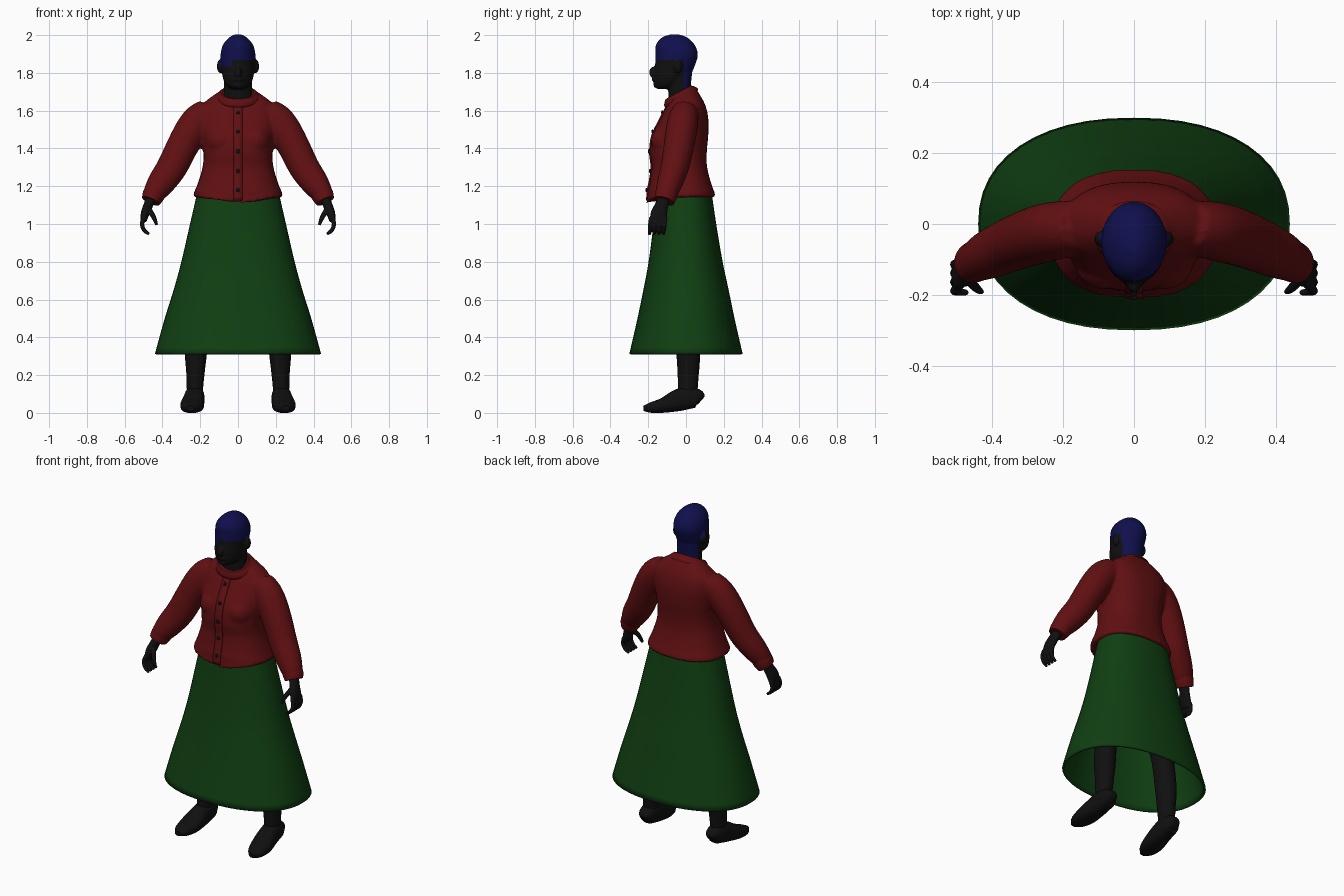
import bpy, bmesh, math
from mathutils import Vector, Matrix
from mathutils.bvhtree import BVHTree

if "Cube" in bpy.data.objects:
    bpy.data.objects.remove(bpy.data.objects["Cube"])


def material(name, rgb):
    m = bpy.data.materials.new(name)
    m.use_nodes = True
    m.diffuse_color = (*rgb, 1)
    bsdf = next(n for n in m.node_tree.nodes if n.type == "BSDF_PRINCIPLED")
    bsdf.inputs["Base Color"].default_value = (*rgb, 1)
    return m


RED = material("dark red wool", (0.12, 0.005, 0.006))
GREEN = material("dark green cloth", (0.005, 0.05, 0.006))
BLUE = material("navy hair", (0.005, 0.005, 0.075))
BLACK = material("black", (0.005, 0.005, 0.005))


def spline(stations, steps=4):
    """Catmull-Rom through tuples (x, y, z, half width, half depth)."""
    p = [Vector(s) for s in stations]
    p = [p[0]] + p + [p[-1]]
    out = []
    for a, b, c, d in zip(p, p[1:], p[2:], p[3:]):
        for i in range(steps):
            t = i / steps
            out.append(0.5 * (2 * b + (c - a) * t + (2 * a - 5 * b + 4 * c - d) * t * t
                              + (3 * b - a - 3 * c + d) * t ** 3))
    return out + [p[-1]]


def loft(bm, stations, n=32, power=2, flat=False, cap=True, side=1):
    """Skin rounded rings along a path; flat keeps every ring level."""
    st = spline(stations)
    mid = [Vector((s[0] * side, s[1], s[2])) for s in st]
    rings = []
    for i, s in enumerate(st):
        t = (mid[min(i + 1, len(mid) - 1)] - mid[max(i - 1, 0)]).normalized()
        if flat:
            t = Vector((0, 0, 1))
        u = Vector((1, 0, 0))
        u = (u - t * u.dot(t)).normalized()
        v = t.cross(u)
        ring = []
        for k in range(n):
            c, w = math.cos(math.tau * k / n), math.sin(math.tau * k / n)
            c = math.copysign(abs(c) ** (2 / power), c)
            w = math.copysign(abs(w) ** (2 / power), w)
            ring.append(bm.verts.new(mid[i] + u * c * s[3] + v * w * s[4]))
        rings.append(ring)
    for r, q in zip(rings, rings[1:]):
        for k in range(n):
            bm.faces.new((r[k], r[k - 1], q[k - 1], q[k]))
    if cap:
        bm.faces.new(rings[0])
        bm.faces.new(rings[-1])


def ball(bm, centre, radii):
    mat = Matrix.Translation(centre) @ Matrix.Diagonal((*radii, 1))
    bmesh.ops.create_uvsphere(bm, u_segments=20, v_segments=12, radius=1, matrix=mat)


def finish(bm, name, mats, voxel=0, mirror=False, smooth=4):
    """Make the object; a voxel size fuses overlapping shapes into one skin."""
    bmesh.ops.recalc_face_normals(bm, faces=bm.faces)
    me = bpy.data.meshes.new(name)
    bm.to_mesh(me)
    bm.free()
    ob = bpy.data.objects.new(name, me)
    bpy.context.collection.objects.link(ob)
    if voxel:
        r = ob.modifiers.new("fuse", "REMESH")
        r.mode, r.voxel_size = "VOXEL", voxel
        s = ob.modifiers.new("soften", "SMOOTH")
        s.factor, s.iterations = 0.5, smooth
        dg = bpy.context.evaluated_depsgraph_get()
        me = bpy.data.meshes.new_from_object(ob.evaluated_get(dg))
        ob.modifiers.clear()
        ob.data = me
    me.materials.clear()
    for m in mats:
        me.materials.append(m)
    me.shade_smooth()
    me.set_sharp_from_angle(angle=math.radians(50))
    if mirror:
        ob.modifiers.new("mirror", "MIRROR").use_clip = False
    return ob


# Jacket: torso, bust and both sleeves fused
bm = bmesh.new()
loft(bm, [(0, -.028, 1.142, .238, .184), (0, -.028, 1.165, .234, .18), (0, -.03, 1.21, .215, .165),
          (0, -.035, 1.3, .188, .147), (0, -.04, 1.38, .183, .15), (0, -.03, 1.47, .192, .148),
          (0, -.008, 1.56, .2, .126), (0, .002, 1.63, .19, .1), (0, .005, 1.685, .125, .068),
          (0, .01, 1.72, .07, .04)], power=2.4, flat=True)
# pointed front of the hem
for v in bm.verts:
    if v.co.z < 1.18 and v.co.y < -.1:
        v.co.z -= .04 * max(0, 1 - abs(v.co.x) / .2)
for s in (1, -1):
    ball(bm, (s * .085, -.1, 1.44), (.085, .085, .085))
    loft(bm, [(.155, -.005, 1.595, .075, .07), (.205, -.015, 1.55, .088, .08),
              (.25, -.025, 1.49, .088, .083), (.3, -.04, 1.4, .084, .08),
              (.35, -.06, 1.3, .081, .075), (.405, -.085, 1.22, .074, .068),
              (.443, -.105, 1.165, .06, .058), (.455, -.11, 1.145, .05, .052)], side=s)
jacket = finish(bm, "jacket", [RED], voxel=.01)

# Surface lookup for details lying on the jacket front
bm = bmesh.new()
bm.from_mesh(jacket.data)
tree = BVHTree.FromBMesh(bm)
bm.free()


def front(x, z):
    hit = tree.ray_cast(Vector((x, -1, z)), Vector((0, 1, 0)))[0]
    return hit.y if hit else -.2


# Button band
bm = bmesh.new()
rows = [[bm.verts.new((x, front(x, z) - .002, z)) for x in (-.024, 0, .024)]
        for z in [1.125 + .02 * i for i in range(27)]]
for a, b in zip(rows, rows[1:]):
    for k in (0, 1):
        bm.faces.new((a[k], a[k + 1], b[k + 1], b[k]))
band = finish(bm, "button_band", [RED])
sol = band.modifiers.new("thickness", "SOLIDIFY")
sol.thickness, sol.offset = .008, 0

# Buttons
bm = bmesh.new()
for z in (1.18, 1.28, 1.385, 1.49, 1.59):
    ball(bm, (0, front(0, z) - .007, z), (.011, .006, .011))
finish(bm, "buttons", [BLACK])

# Collar
bm = bmesh.new()
tilt = Matrix.Translation((0, -.033, 1.683)) @ Matrix.Rotation(math.radians(28), 4, "X")
ring = [[bm.verts.new(tilt @ Vector(((.095 + .024 * math.cos(b)) * math.cos(a),
                                     (.077 + .024 * math.cos(b)) * math.sin(a),
                                     .016 * math.sin(b) - .18 * max(0, math.cos(b)) * .1)))
         for b in [math.tau * j / 12 for j in range(12)]]
        for a in [math.tau * i / 40 for i in range(40)]]
for i in range(40):
    for j in range(12):
        bm.faces.new((ring[i - 1][j - 1], ring[i][j - 1], ring[i][j], ring[i - 1][j]))
finish(bm, "collar", [RED])

# Cuffs
bm = bmesh.new()
loft(bm, [(.437, -.1, 1.172, .058, .058), (.45, -.107, 1.148, .058, .058),
          (.462, -.115, 1.122, .05, .054)])
finish(bm, "cuffs", [RED], mirror=True)

# Skirt
bm = bmesh.new()
loft(bm, [(0, 0, .312, .44, .3), (0, 0, .5, .388, .257), (0, 0, .65, .341, .226),
          (0, -.002, .8, .3, .196), (0, -.006, 1, .254, .166), (0, -.01, 1.17, .215, .145)],
     n=48, power=2.25, flat=True, cap=False)
skirt = finish(bm, "skirt", [GREEN])
sol = skirt.modifiers.new("thickness", "SOLIDIFY")
sol.thickness, sol.offset = .012, -1

# Head: skull, neck, nose, lips, chin and ears fused
bm = bmesh.new()
loft(bm, [(0, -.06, 2.004, .015, .02), (0, -.06, 1.988, .046, .066), (0, -.057, 1.95, .079, .102),
          (0, -.05, 1.9, .092, .113), (0, -.056, 1.85, .09, .107), (0, -.07, 1.8, .085, .1),
          (0, -.085, 1.76, .076, .084), (0, -.1, 1.73, .057, .062), (0, -.112, 1.715, .03, .04)],
     flat=True)
loft(bm, [(0, -.035, 1.8, .073, .068), (0, -.035, 1.72, .075, .06), (0, -.03, 1.62, .08, .06)],
     flat=True)
ball(bm, (0, -.172, 1.803), (.02, .023, .03))
ball(bm, (0, -.165, 1.765), (.03, .016, .013))
ball(bm, (0, -.148, 1.737), (.032, .025, .02))
for s in (1, -1):
    ball(bm, (s * .094, -.042, 1.835), (.018, .022, .037))
head = finish(bm, "head", [BLACK, BLUE], voxel=.006, smooth=3)
# side-swept hairline, with hair running down to the nape
for f in head.data.polygons:
    x, y, z = f.center
    line = 1.835 if x < -.03 else 1.87
    f.material_index = int(z > line and abs(x) < .097 or z > 1.87 or y > -.015)

# Hands: palm, thumb and four curled fingers fused
bm = bmesh.new()
loft(bm, [(.452, -.108, 1.155, .028, .03), (.475, -.128, 1.1, .025, .035),
          (.492, -.143, 1.055, .023, .044), (.5, -.148, 1.015, .016, .042)], n=20)
for i in range(4):
    y = -.184 + .025 * i
    loft(bm, [(.499, y, 1.035, .012, .012), (.508, y - .005, .998, .012, .012),
              (.495, y - .008, .965, .011, .011), (.47, y - .01, .946, .008, .008)], n=10)
loft(bm, [(.472, -.15, 1.08, .015, .015), (.446, -.18, 1.035, .013, .013),
          (.43, -.192, .995, .008, .008)], n=10)
finish(bm, "hands", [BLACK], voxel=.004, mirror=True, smooth=2)

# Legs and hips
bm = bmesh.new()
for s in (1, -1):
    loft(bm, [(.228, .01, .07, .042, .05), (.228, .01, .13, .044, .053), (.225, .012, .22, .05, .058),
              (.222, .012, .32, .059, .064), (.205, .005, .5, .062, .066),
              (.16, 0, .72, .078, .08), (.105, 0, .95, .095, .1)], flat=True, side=s)
ball(bm, (0, -.008, 1), (.18, .12, .13))
finish(bm, "legs", [BLACK], voxel=.01)

# Shoes
bm = bmesh.new()
loft(bm, [(.228, .08, .065, .025, .028), (.228, .062, .076, .044, .049), (.23, .01, .08, .052, .06),
          (.234, -.05, .064, .056, .057), (.243, -.12, .04, .062, .04),
          (.25, -.185, .028, .048, .028), (.252, -.225, .024, .02, .014)], power=2.5)
for v in bm.verts:
    v.co.z = max(v.co.z, 0)
finish(bm, "shoes", [BLACK], mirror=True)
